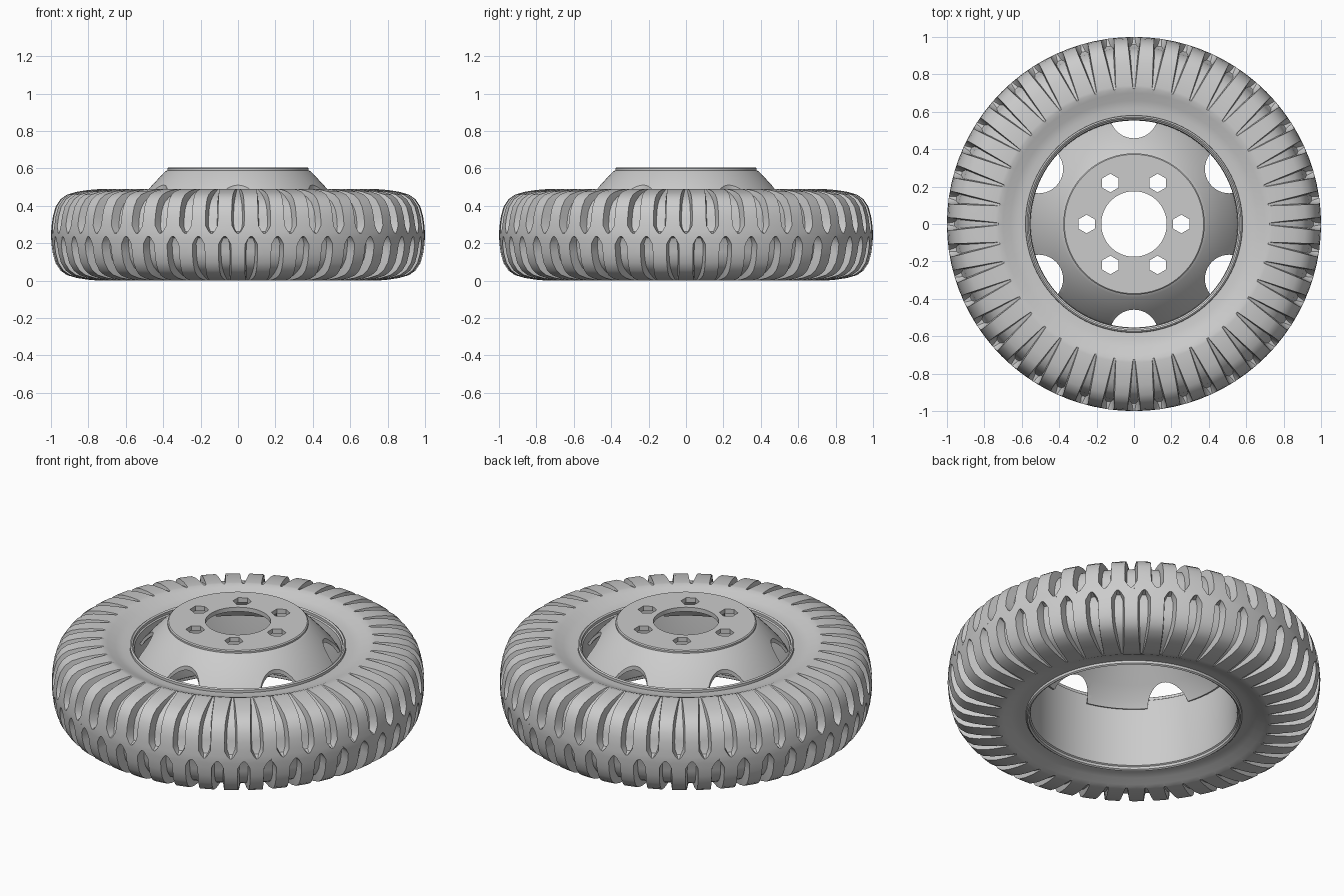
import bpy, bmesh, math
from mathutils import Matrix, Vector

cube = bpy.data.objects.get("Cube")
if cube:
    bpy.data.objects.remove(cube, do_unlink=True)

grey = bpy.data.materials.new("plain_grey")
grey.use_nodes = True
grey.diffuse_color = (0.6, 0.6, 0.6, 1)
grey.node_tree.nodes["Principled BSDF"].inputs["Base Color"].default_value = (0.6, 0.6, 0.6, 1)

PITCHES = 44     # tread grooves on each side
MID = 0.245      # height of the tyre's centre line


def make_object(name, bm):
    mesh = bpy.data.meshes.new(name)
    bm.to_mesh(mesh)
    bm.free()
    mesh.materials.append(grey)
    obj = bpy.data.objects.new(name, mesh)
    bpy.context.collection.objects.link(obj)
    return obj


def smooth(obj, degrees=30):
    bpy.ops.object.select_all(action='DESELECT')
    obj.select_set(True)
    bpy.context.view_layer.objects.active = obj
    bpy.ops.object.shade_smooth_by_angle(angle=math.radians(degrees))


def polar(r, angle, z):
    return (r * math.cos(angle), r * math.sin(angle), z)


def bridge_rows(bm, rows, closed=False):
    """Join rings of vertices with quads."""
    pairs = list(zip(rows, rows[1:]))
    if closed:
        pairs.append((rows[-1], rows[0]))
    for a, b in pairs:
        for i in range(len(a)):
            j = (i + 1) % len(a)
            bm.faces.new((a[i], a[j], b[j], b[i]))


def lathe(name, profile, segments=96):
    bm = bmesh.new()
    rows = [[bm.verts.new(polar(r, math.tau * i / segments, z)) for i in range(segments)]
            for r, z in profile]
    bridge_rows(bm, rows, closed=True)
    bmesh.ops.recalc_face_normals(bm, faces=bm.faces)
    return make_object(name, bm)


# Tyre half section: radius, height from centre line, groove half width, groove depth
SECTION = [
    (1.0, 0.0, .002, 0), (1.0, .008, .005, 0), (.999, .02, .016, .04),
    (.997, .05, .033, .05), (.99, .10, .034, .05), (.976, .15, .033, .05),
    (.95, .19, .031, .05), (.915, .215, .027, .042), (.86, .231, .021, .03),
    (.80, .24, .015, .018), (.74, .245, .008, .006), (.725, .244, .005, 0),
    (.70, .236, .005, 0), (.66, .218, .005, 0), (.62, .207, .005, 0),
    (.565, .205, .005, 0),
]


def tyre_half(bm, side):
    pitch = math.tau / PITCHES
    shift = 0 if side > 0 else pitch / 2
    rows = []
    for k, (r, h, w, depth) in enumerate(SECTION):
        before, after = SECTION[max(k - 1, 0)], SECTION[min(k + 1, len(SECTION) - 1)]
        along = Vector((after[0] - before[0], after[1] - before[1])).normalized()
        floor_r, floor_h = r - along.y * depth, h + along.x * depth
        row = []
        for p in range(PITCHES):
            centre = p * pitch + shift
            # lug edge, groove floor, groove floor, lug edge, lug middle
            for offset, sunk in ((-w, 0), (-.72 * w, 1), (.72 * w, 1), (w, 0)):
                rr, hh = (floor_r, floor_h) if sunk else (r, h)
                row.append(bm.verts.new(polar(rr, centre + offset / r, MID + side * hh)))
            row.append(bm.verts.new(polar(r, centre + pitch / 2, MID + side * h)))
        rows.append(row)
    bridge_rows(bm, rows if side > 0 else rows[::-1])


# Tyre with staggered grooves on its two sides
bm = bmesh.new()
tyre_half(bm, 1)
tyre_half(bm, -1)
smooth(make_object("tyre", bm), 32)

# Rim barrel with rolled lips
lip = [(.553, .17), (.556, .20), (.563, .205), (.563, .22), (.572, .226), (.58, .22), (.582, .18)]
rim = [(r, MID + h) for r, h in lip] + [(r, MID - h) for r, h in reversed(lip)]
smooth(lathe("rim", rim))

# Dished wheel disc with a flat mounting face
disc = lathe("wheel_disc", [
    (.175, .605), (.372, .605), (.378, .60), (.378, .59), (.392, .582), (.475, .493),
    (.53, .43), (.555, .39), (.54, .385), (.515, .425), (.46, .485), (.375, .575), (.175, .58)])

# Cutters: six vent holes on the cone, six hexagonal bolt holes on the face
bm = bmesh.new()
for i in range(6):
    turn = math.radians(60 * i)
    for radius, sides, start, reach in ((.13, 40, turn + math.pi / 2, .588), (.05, 6, turn, .253)):
        place = Matrix.Translation(polar(reach, start, .5))
        if sides == 6:
            place = place @ Matrix.Rotation(math.pi / 2, 4, 'Z')
        # vertex of the hexagon points along y
        ring = [bm.verts.new(place @ Vector(polar(radius, math.tau * s / sides, -.3)))
                for s in range(sides)]
        cap = bm.faces.new(ring)
        out = bmesh.ops.extrude_face_region(bm, geom=[cap])["geom"]
        bmesh.ops.translate(bm, vec=(0, 0, .6),
                            verts=[g for g in out if isinstance(g, bmesh.types.BMVert)])
bmesh.ops.recalc_face_normals(bm, faces=bm.faces)
cutter = make_object("hole_cutter", bm)
cutter.hide_render = True

cut = disc.modifiers.new("holes", 'BOOLEAN')
cut.operation = 'DIFFERENCE'
cut.solver = 'EXACT'
cut.object = cutter
bpy.ops.object.select_all(action='DESELECT')
disc.select_set(True)
bpy.context.view_layer.objects.active = disc
bpy.ops.object.modifier_apply(modifier=cut.name)
bpy.data.objects.remove(cutter, do_unlink=True)
smooth(disc)
